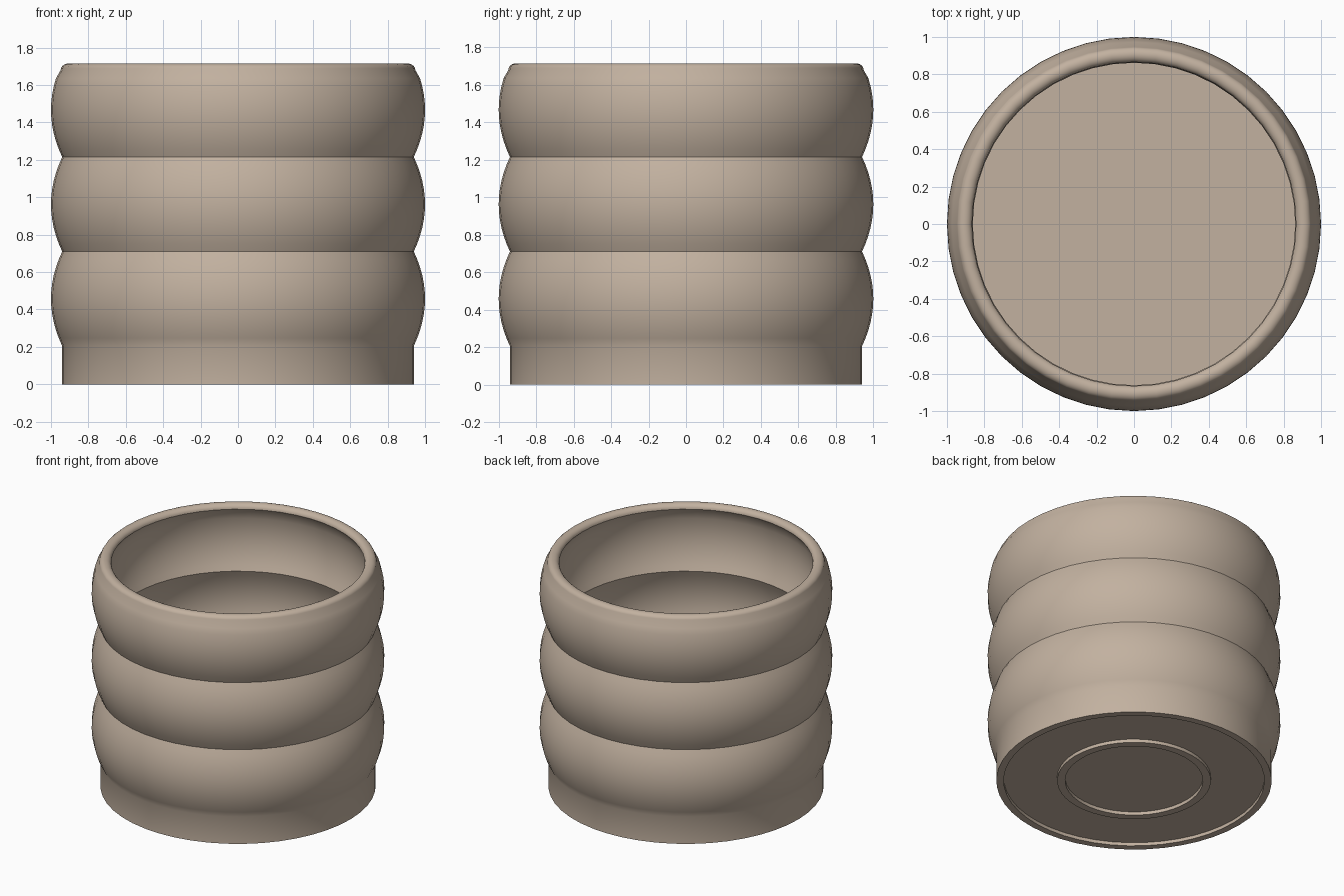
import bpy
import bmesh
import math

SEGMENTS = 48
STEPS = 12            # points along each bulge
CREASES = (0.205, 0.71, 1.215, 1.72)
BULGE = 0.06
WALL = 0.078

cube = bpy.data.objects.get("Cube")
if cube:
    bpy.data.objects.remove(cube, do_unlink=True)

clay = bpy.data.materials.new("beige clay")
clay.use_nodes = True
colour = (0.54, 0.44, 0.35, 1)
clay.diffuse_color = colour
bsdf = clay.node_tree.nodes["Principled BSDF"]
bsdf.inputs["Base Color"].default_value = colour
bsdf.inputs["Roughness"].default_value = 0.8


def bulged_wall(radius, top):
    """Profile of three stacked bulges, from the floor up to a given height."""
    points = []
    for low, high in zip(CREASES, CREASES[1:]):
        for i in range(STEPS):
            t = i / STEPS
            z = low + (high - low) * t
            if z < top:
                points.append((radius + BULGE * 4 * t * (1 - t), z))
    return points


def lathe(name, profile):
    """Spin an (r, z) profile around z; a zero radius closes it at the axis."""
    bm = bmesh.new()
    verts = [bm.verts.new((r, 0, z)) for r, z in profile]
    edges = [bm.edges.new(pair) for pair in zip(verts, verts[1:])]
    bmesh.ops.spin(bm, geom=verts + edges, cent=(0, 0, 0), axis=(0, 0, 1),
                   angle=math.tau, steps=SEGMENTS, use_duplicate=False)
    bmesh.ops.remove_doubles(bm, verts=bm.verts[:], dist=0.0005)
    bmesh.ops.recalc_face_normals(bm, faces=bm.faces[:])
    mesh = bpy.data.meshes.new(name)
    bm.to_mesh(mesh)
    bm.free()
    mesh.materials.append(clay)
    obj = bpy.data.objects.new(name, mesh)
    bpy.context.collection.objects.link(obj)
    bpy.ops.object.select_all(action="DESELECT")
    obj.select_set(True)
    bpy.context.view_layer.objects.active = obj
    bpy.ops.object.shade_smooth_by_angle(angle=math.radians(25))
    return obj


# Underside: recessed base with a small raised ring, inside the foot rim
underside = [(0, 0.025), (0.47, 0.025), (0.47, 0), (0.525, 0),
             (0.525, 0.025), (0.89, 0.025), (0.89, 0), (0.94, 0)]

# Rounded lip joining the outer and inner walls
lip = []
for i in range(11):
    a = math.pi * i / 10
    lip.append((0.907 + 0.041 * math.cos(a), 1.68 + 0.035 * math.sin(a)))

outer = bulged_wall(0.94, 1.66)
inner = bulged_wall(0.94 - WALL, 1.66)[::-1]
floor = [(0, CREASES[0])]

lathe("ribbed_pot", underside + outer + lip + inner + floor)
